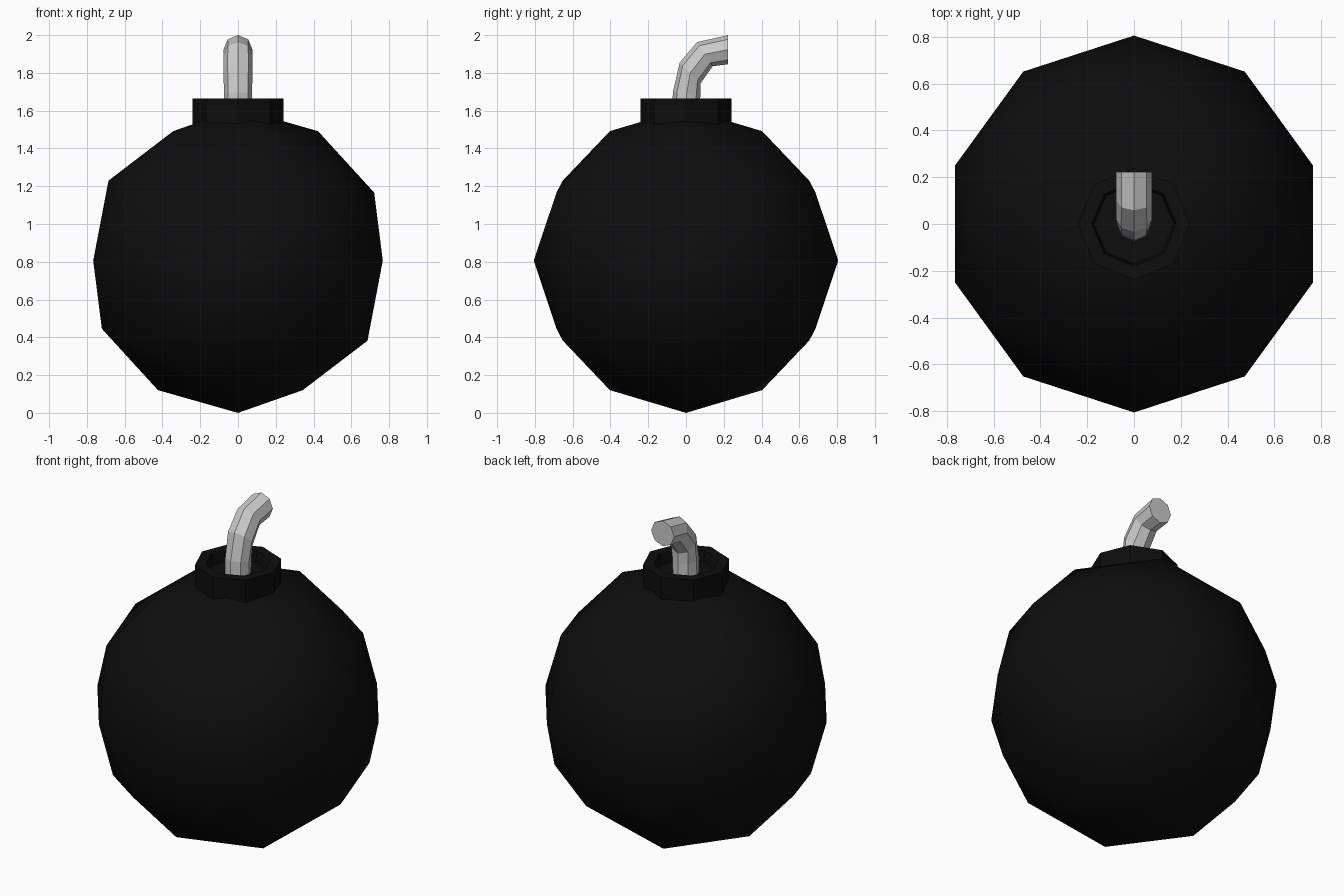
import bpy, bmesh, math
from mathutils import Matrix, Vector

cube = bpy.data.objects.get("Cube")
if cube:
    bpy.data.objects.remove(cube, do_unlink=True)


def make_material(name, colour):
    mat = bpy.data.materials.new(name)
    mat.use_nodes = True
    mat.diffuse_color = colour
    mat.node_tree.nodes["Principled BSDF"].inputs["Base Color"].default_value = colour
    return mat


def add_object(name, bm, mat, smooth):
    bmesh.ops.recalc_face_normals(bm, faces=bm.faces)
    for face in bm.faces:
        face.smooth = smooth
    mesh = bpy.data.meshes.new(name)
    bm.to_mesh(mesh)
    bm.free()
    mesh.materials.append(mat)
    obj = bpy.data.objects.new(name, mesh)
    bpy.context.collection.objects.link(obj)
    return obj


def loft(rings, sides=8):
    """Skin a tube through rings of (y, z, radius, tilt in degrees) and cap both ends."""
    bm = bmesh.new()
    loops = []
    for y, z, radius, tilt in rings:
        turn = Matrix.Rotation(math.radians(-tilt), 3, 'X')
        loops.append([])
        for i in range(sides):
            a = math.tau * i / sides
            point = turn @ Vector((radius * math.cos(a), radius * math.sin(a), 0))
            loops[-1].append(bm.verts.new(point + Vector((0, y, z))))
    for low, high in zip(loops, loops[1:]):
        for i in range(sides):
            j = (i + 1) % sides
            bm.faces.new((low[i], low[j], high[j], high[i]))
    bm.faces.new(loops[0])
    bm.faces.new(loops[-1])
    return bm


black = make_material("black iron", (0.004, 0.004, 0.004, 1))
grey = make_material("grey cord", (0.6, 0.6, 0.6, 1))

# Round body
RADIUS = 0.806
body = bmesh.new()
bmesh.ops.create_icosphere(body, subdivisions=2, radius=RADIUS,
                           matrix=Matrix.Translation((0, 0, RADIUS)))
add_object("body", body, black, True)

# Hollow collar: up the outer wall, over the rim, down to the recessed floor
collar = loft([(0, 1.48, 0.24, 0), (0, 1.665, 0.24, 0),
               (0, 1.665, 0.18, 0), (0, 1.6, 0.17, 0)])
add_object("collar", collar, black, False)

# Bent cord with a flat upright end
fuse = loft([(0, 1.58, 0.073, 0), (0.003, 1.69, 0.073, 5), (0.022, 1.80, 0.078, 45),
             (0.1, 1.899, 0.076, 57), (0.223, 1.923, 0.077, 90)])
add_object("fuse", fuse, grey, False)
